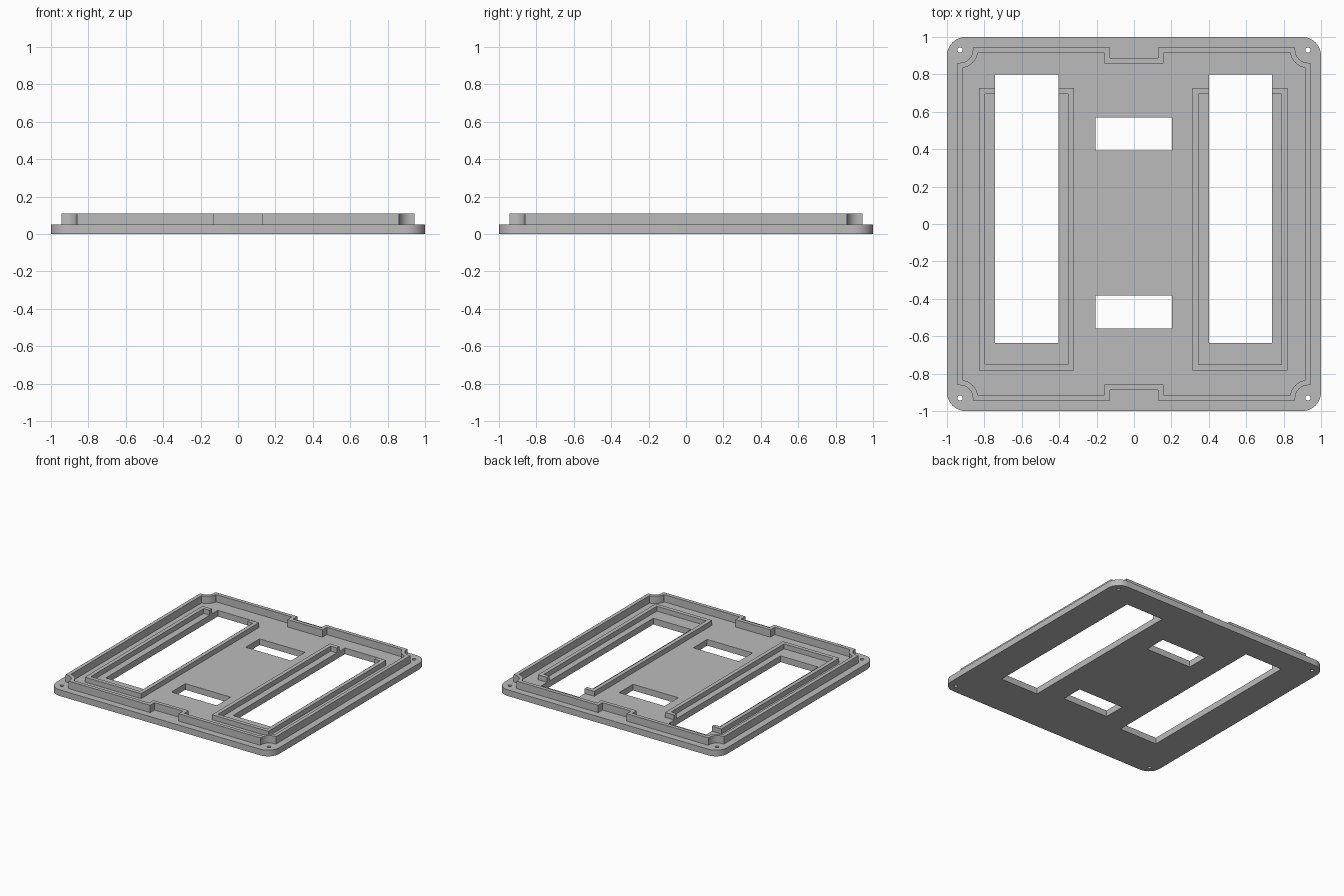
import bpy, bmesh
from math import sin, cos, asin, pi

cube = bpy.data.objects.get("Cube")
if cube:
    bpy.data.objects.remove(cube)

grey = bpy.data.materials.new("plain grey")
grey.use_nodes = True
colour = (0.5, 0.5, 0.5, 1)
grey.diffuse_color = colour
grey.node_tree.nodes["Principled BSDF"].inputs["Base Color"].default_value = colour

PLATE_TOP, FRAME_TOP, RIM_TOP = 0.05, 0.09, 0.11
HOLE = 0.93          # screw hole offset from the centre


def slab(name, outlines, z0, z1):
    """Extrude a flat outline; later outlines inside the first become holes."""
    curve = bpy.data.curves.new(name + "_profile", "CURVE")
    curve.dimensions = "2D"
    curve.fill_mode = "BOTH"
    curve.extrude = (z1 - z0) / 2
    for outline in outlines:
        spline = curve.splines.new("POLY")
        spline.points.add(len(outline) - 1)
        for point, (x, y) in zip(spline.points, outline):
            point.co = (x, y, 0, 1)
        spline.use_cyclic_u = True
    helper = bpy.data.objects.new(name + "_helper", curve)
    bpy.context.collection.objects.link(helper)
    graph = bpy.context.evaluated_depsgraph_get()
    mesh = bpy.data.meshes.new_from_object(helper.evaluated_get(graph))
    bpy.data.objects.remove(helper)

    bm = bmesh.new()
    bm.from_mesh(mesh)
    bmesh.ops.remove_doubles(bm, verts=bm.verts, dist=0.0001)
    bmesh.ops.translate(bm, verts=bm.verts, vec=(0, 0, (z0 + z1) / 2))
    bmesh.ops.recalc_face_normals(bm, faces=bm.faces)
    bm.to_mesh(mesh)
    bm.free()
    mesh.name = name
    mesh.materials.clear()
    mesh.materials.append(grey)
    obj = bpy.data.objects.new(name, mesh)
    bpy.context.collection.objects.link(obj)
    bpy.ops.object.select_all(action="DESELECT")
    obj.select_set(True)
    bpy.context.view_layer.objects.active = obj
    bpy.ops.object.shade_smooth_by_angle(angle=pi / 6)
    return obj


def arc(cx, cy, r, start, end, steps=10):
    angles = [start + (end - start) * i / steps for i in range(steps + 1)]
    return [(cx + r * cos(a), cy + r * sin(a)) for a in angles]


def rect(x0, x1, y0, y1):
    return [(x0, y0), (x1, y0), (x1, y1), (x0, y1)]


def rim_outline(side, r, notch_x, notch_y):
    """Square outline with scooped corners and a notch at front and back."""
    trim = asin(max(0, HOLE - side) / r)
    quarter = arc(HOLE, HOLE, r, 1.5 * pi - trim, pi + trim)
    if side > HOLE:
        quarter = [(side, HOLE - r)] + quarter + [(HOLE - r, side)]
    quarter += [(notch_x, side), (notch_x, notch_y)]
    half = quarter + [(-x, y) for x, y in reversed(quarter)]
    return half + [(-x, -y) for x, y in half]


# Base plate with rounded corners, openings and screw holes
corner = 0.1
border = []
for i, (sx, sy) in enumerate([(1, 1), (-1, 1), (-1, -1), (1, -1)]):
    border += arc(sx * (1 - corner), sy * (1 - corner), corner,
                  i * pi / 2, (i + 1) * pi / 2)
windows = {"left": (0.4, 0.738), "right": (-0.742, -0.404)}
cuts = [rect(x0, x1, -0.635, 0.8) for x0, x1 in windows.values()]
cuts += [rect(-0.206, 0.202, y, y + 0.178) for y in (-0.56, 0.392)]
cuts += [arc(sx * HOLE, sy * HOLE, 0.014, 0, 2 * pi, 16)[:-1]
         for sx in (-1, 1) for sy in (-1, 1)]
slab("base_plate", [border] + cuts, 0, PLATE_TOP)

# Raised rim just inside the plate edge
slab("rim", [rim_outline(0.944, 0.068, 0.128, 0.888),
             rim_outline(0.914, 0.096, 0.158, 0.858)], PLATE_TOP, RIM_TOP)

# Low frame around each long opening, broken at the back by the opening
wall = 0.032
y0, y1 = -0.783, 0.728
for side, (w0, w1) in windows.items():
    x0, x1 = w0 - 0.086, w1 + 0.082
    outer = [(w0, y1), (x0, y1), (x0, y0), (x1, y0), (x1, y1), (w1, y1)]
    inner = [(w1, y1 - wall), (x1 - wall, y1 - wall), (x1 - wall, y0 + wall),
             (x0 + wall, y0 + wall), (x0 + wall, y1 - wall), (w0, y1 - wall)]
    slab(side + "_frame", [outer + inner], PLATE_TOP, FRAME_TOP)
